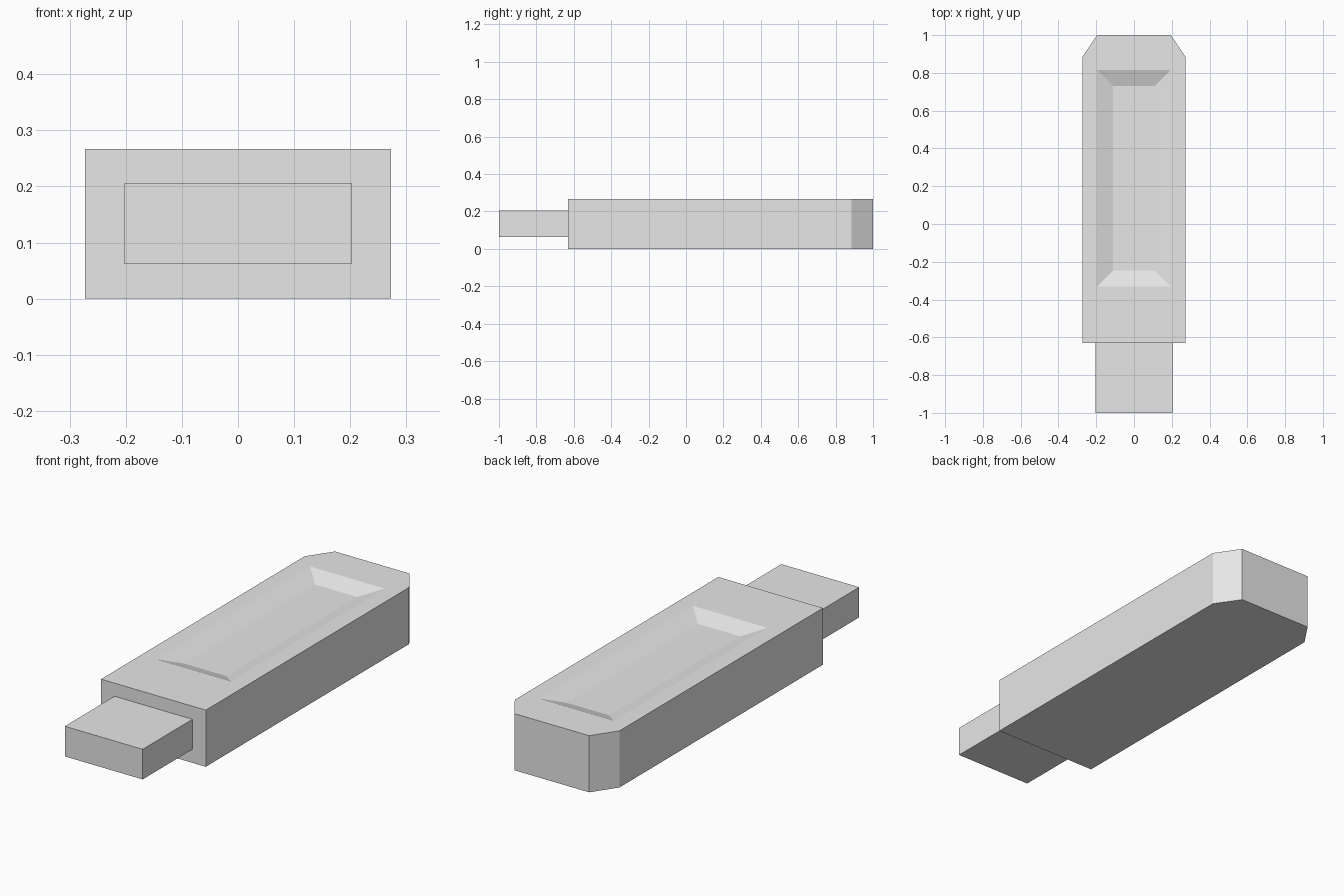
import bpy, bmesh
from mathutils import Vector

cube = bpy.data.objects.get("Cube")
if cube:
    bpy.data.objects.remove(cube, do_unlink=True)

grey = bpy.data.materials.new("light grey")
grey.use_nodes = True
grey.diffuse_color = (0.8, 0.8, 0.8, 1)
grey.node_tree.nodes["Principled BSDF"].inputs["Base Color"].default_value = (0.8, 0.8, 0.8, 1)


def finish(name, bm):
    bmesh.ops.recalc_face_normals(bm, faces=bm.faces)
    mesh = bpy.data.meshes.new(name)
    bm.to_mesh(mesh)
    bm.free()
    mesh.materials.append(grey)
    obj = bpy.data.objects.new(name, mesh)
    bpy.context.collection.objects.link(obj)
    return obj


def ring(bm, points, z):
    return [bm.verts.new((x, y, z)) for x, y in points]


def bridge(bm, a, b):
    for i in range(len(a)):
        j = (i + 1) % len(a)
        bm.faces.new((a[i], a[j], b[j], b[i]))


def rectangle(half_width, front, back):
    return [(-half_width, front), (half_width, front), (half_width, back), (-half_width, back)]


# Casing: clipped back corners, with a sloped tray sunk into the top
height, depth = 0.267, 0.03
outline = [(-0.273, -0.63), (0.273, -0.63), (0.273, 0.885),
           (0.195, 1.0), (-0.195, 1.0), (-0.273, 0.885)]
bm = bmesh.new()
bottom = ring(bm, outline, 0)
top = ring(bm, outline, height)
rim = ring(bm, rectangle(0.195, -0.33, 0.815), height)
tray = ring(bm, rectangle(0.11, -0.245, 0.73), height - depth)
bm.faces.new(bottom)
bridge(bm, bottom, top)
bridge(bm, rim, tray)
bm.faces.new(tray)
# Flat border between the outline and the tray rim
bm.faces.new((top[0], top[1], rim[1], rim[0]))
bm.faces.new((top[1], top[2], rim[2], rim[1]))
bm.faces.new((top[2], top[3], rim[2]))
bm.faces.new((top[3], top[4], rim[3], rim[2]))
bm.faces.new((top[4], top[5], rim[3]))
bm.faces.new((top[5], top[0], rim[0], rim[3]))
finish("casing", bm)

# Plug: plain block projecting from the front of the casing
plug_outline = rectangle(0.203, -1.0, -0.63)
bm = bmesh.new()
low = ring(bm, plug_outline, 0.063)
high = ring(bm, plug_outline, 0.205)
bm.faces.new(low)
bm.faces.new(high)
bridge(bm, low, high)
finish("plug", bm)
